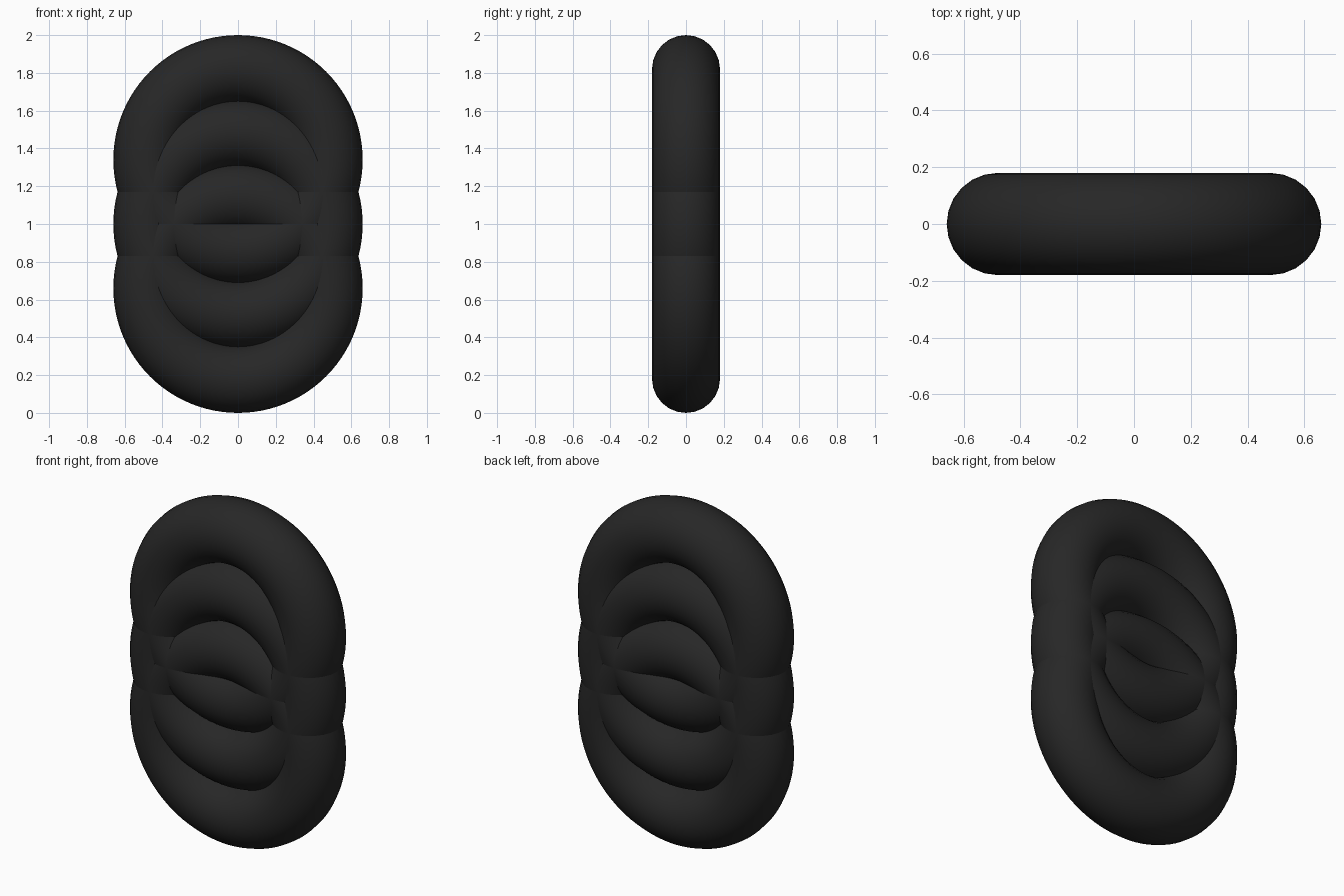
import bpy
import math

# Remove the default object
cube = bpy.data.objects.get("Cube")
if cube:
    bpy.data.objects.remove(cube, do_unlink=True)

MAJOR, MINOR = 0.48, 0.18
STEP = 0.34          # vertical spacing between ring centres

# Single dark rubber colour
rubber = bpy.data.materials.new("dark_rubber")
rubber.use_nodes = True
colour = (0.02, 0.02, 0.02, 1.0)
rubber.diffuse_color = colour
rubber.node_tree.nodes["Principled BSDF"].inputs["Base Color"].default_value = colour


def add_ring(name, z):
    """Smooth upright ring whose axis runs front to back."""
    bpy.ops.mesh.primitive_torus_add(
        major_radius=MAJOR, minor_radius=MINOR,
        major_segments=96, minor_segments=24,
        location=(0, 0, z), rotation=(math.pi / 2, 0, 0))
    ring = bpy.context.object
    ring.name = name
    ring.data.materials.append(rubber)
    bpy.ops.object.shade_smooth()
    return ring


# Three overlapping rings stacked in one plane
for i, name in enumerate(("lower_ring", "middle_ring", "upper_ring")):
    add_ring(name, 1 + (i - 1) * STEP)
